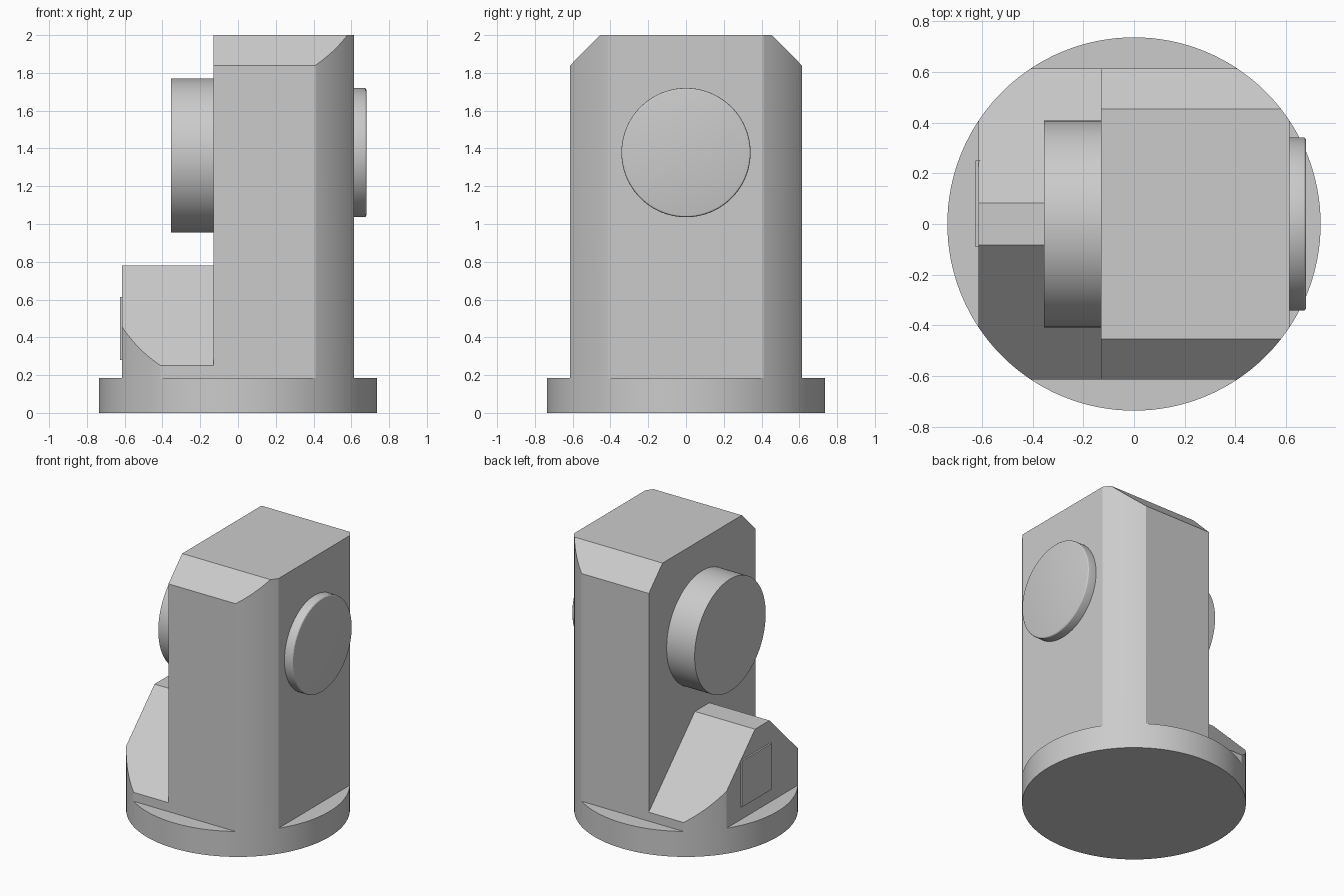
import bpy
import bmesh
import math
from mathutils import Matrix

if "Cube" in bpy.data.objects:
    bpy.data.objects.remove(bpy.data.objects["Cube"], do_unlink=True)

RADIUS = 0.737
BASE_TOP = 0.185
FLAT = 0.613

grey = bpy.data.materials.new("plain grey")
grey.use_nodes = True
colour = (0.6, 0.6, 0.6, 1)
grey.diffuse_color = colour
grey.node_tree.nodes["Principled BSDF"].inputs["Base Color"].default_value = colour


def add_object(name, bm):
    bmesh.ops.recalc_face_normals(bm, faces=bm.faces)
    mesh = bpy.data.meshes.new(name)
    bm.to_mesh(mesh)
    bm.free()
    mesh.materials.append(grey)
    obj = bpy.data.objects.new(name, mesh)
    bpy.context.collection.objects.link(obj)
    return obj


def activate(obj):
    bpy.ops.object.select_all(action='DESELECT')
    obj.select_set(True)
    bpy.context.view_layer.objects.active = obj


def smooth(obj):
    activate(obj)
    bpy.ops.object.shade_smooth_by_angle(angle=math.radians(20))


def cylinder(name, radius, depth, centre, along_x=False, bevel=0):
    bm = bmesh.new()
    bmesh.ops.create_cone(bm, cap_ends=True, segments=128, radius1=radius,
                          radius2=radius, depth=depth)
    if bevel:
        rim = [e for e in bm.edges if all(v.co.z > 0 for v in e.verts)]
        bmesh.ops.bevel(bm, geom=rim, offset=bevel, segments=3,
                        profile=0.5, affect='EDGES')
    turn = Matrix.Rotation(math.pi / 2, 4, 'Y') if along_x else Matrix()
    bm.transform(Matrix.Translation(centre) @ turn)
    obj = add_object(name, bm)
    smooth(obj)
    return obj


def prism(name, half_profile, x0, x1):
    """Mirror a (y, z) half profile and extrude it from x0 to x1."""
    outline = half_profile + [(-y, z) for y, z in reversed(half_profile)]
    bm = bmesh.new()
    face = bm.faces.new([bm.verts.new((x0, y, z)) for y, z in outline])
    moved = bmesh.ops.extrude_face_region(bm, geom=[face])["geom"]
    bmesh.ops.translate(bm, vec=(x1 - x0, 0, 0),
                        verts=[g for g in moved if isinstance(g, bmesh.types.BMVert)])
    return add_object(name, bm)


# Round foot
cylinder("base", RADIUS, BASE_TOP, (0, 0, BASE_TOP / 2))

# Upright and low step, both trimmed to the round outline of the foot
trim = cylinder("trim_cylinder", RADIUS, 4, (0, 0, 1))
trim.hide_render = True
upright = prism("upright_body",
                [(FLAT, BASE_TOP), (FLAT, 1.84), (0.455, 2.0)], -0.13, FLAT)
step = prism("sloped_step",
             [(FLAT, BASE_TOP), (FLAT, 0.25), (0.083, 0.78)], -FLAT, -0.13)
for part in (upright, step):
    mod = part.modifiers.new("Trim", 'BOOLEAN')
    mod.operation = 'INTERSECT'
    mod.solver = 'EXACT'
    mod.object = trim
    activate(part)
    bpy.ops.object.modifier_apply(modifier=mod.name)
    smooth(part)
bpy.data.objects.remove(trim, do_unlink=True)

# Thick boss on the inner face and thin cap on the outer face
cylinder("inner_boss", 0.408, 0.235, (-0.2375, 0, 1.363), True)
cylinder("outer_cap", 0.342, 0.077, (0.6415, 0, 1.378), True, 0.012)

# Thin rectangular plate on the step
bm = bmesh.new()
bmesh.ops.create_cube(bm, size=1)
bm.transform(Matrix.Translation((-0.617, 0.08, 0.447))
             @ Matrix.Diagonal((0.016, 0.34, 0.335, 1)))
add_object("side_plate", bm)
